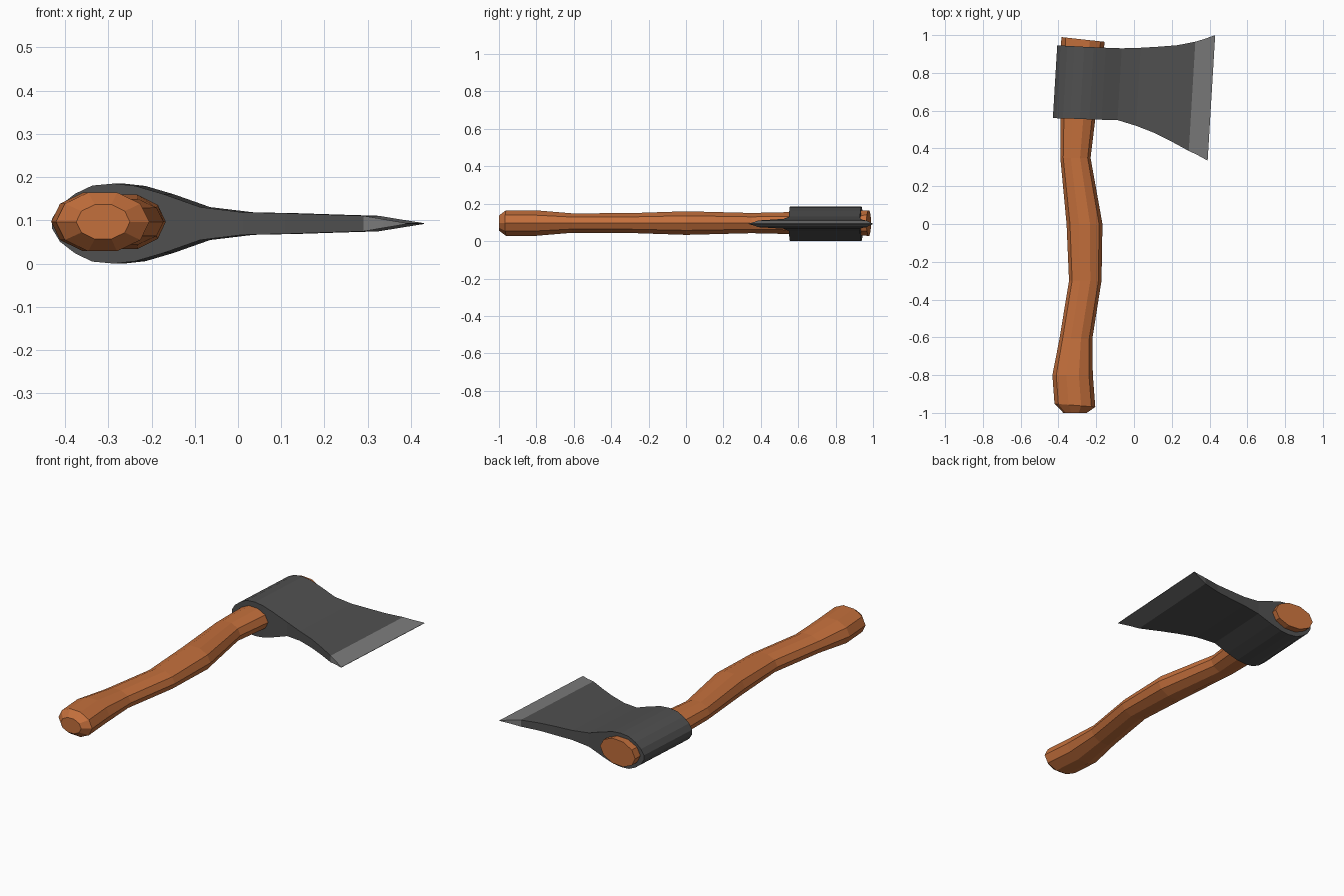
import bpy
import bmesh
from math import sin, cos, tau

cube = bpy.data.objects.get("Cube")
if cube:
    bpy.data.objects.remove(cube, do_unlink=True)

MID_Z = 0.0925


def material(name, rgb):
    mat = bpy.data.materials.new(name)
    mat.use_nodes = True
    mat.diffuse_color = (*rgb, 1)
    bsdf = next(n for n in mat.node_tree.nodes if n.type == "BSDF_PRINCIPLED")
    bsdf.inputs["Base Color"].default_value = (*rgb, 1)
    return mat


def loft(name, rings, materials):
    """Skin a list of equally long closed rings and cap both ends."""
    bm = bmesh.new()
    loops = [[bm.verts.new(p) for p in ring] for ring in rings]
    for a, b in zip(loops, loops[1:]):
        for i in range(len(a)):
            j = (i + 1) % len(a)
            bm.faces.new((a[i], a[j], b[j], b[i]))
    bm.faces.new(loops[0])
    bm.faces.new(loops[-1])
    bmesh.ops.remove_doubles(bm, verts=bm.verts, dist=0.0001)
    bmesh.ops.recalc_face_normals(bm, faces=bm.faces)
    mesh = bpy.data.meshes.new(name)
    bm.to_mesh(mesh)
    bm.free()
    for mat in materials:
        mesh.materials.append(mat)
    obj = bpy.data.objects.new(name, mesh)
    bpy.context.collection.objects.link(obj)
    return obj


wood = material("wood", (0.55, 0.16, 0.045))
steel = material("dark_steel", (0.08, 0.08, 0.08))
ground_steel = material("ground_steel", (0.2, 0.2, 0.2))

# Curved ten-sided handle: y, centre x, half width, half height, end slant
SIDES = 10
handle_sections = [
    (-1.00, -0.312, 0.062, 0.040, 0),
    (-0.96, -0.313, 0.108, 0.068, -0.08),
    (-0.80, -0.325, 0.107, 0.068, 0),
    (-0.61, -0.308, 0.087, 0.052, 0),
    (-0.30, -0.258, 0.086, 0.053, 0),
    (0.00, -0.262, 0.095, 0.063, 0),
    (0.35, -0.310, 0.080, 0.054, 0),
    (0.977, -0.270, 0.115, 0.068, -0.11),
]
handle_rings = []
for y, cx, rx, rz, slant in handle_sections:
    ring = []
    for i in range(SIDES):
        a = tau * i / SIDES
        dx = rx * cos(a)
        ring.append((cx + dx, y + slant * dx, MID_Z + 0.004 + rz * sin(a) / sin(tau / 5)))
    handle_rings.append(ring)
loft("handle", handle_rings, [wood])

# Axe head: x, half thickness, lower y, upper y; the whole head leans slightly
head_sections = [
    (-0.423, 0.012, 0.560, 0.945),
    (-0.405, 0.042, 0.560, 0.945),
    (-0.370, 0.069, 0.559, 0.943),
    (-0.330, 0.088, 0.558, 0.941),
    (-0.280, 0.0925, 0.556, 0.938),
    (-0.230, 0.087, 0.554, 0.936),
    (-0.165, 0.068, 0.552, 0.933),
    (-0.080, 0.038, 0.550, 0.930),
    (0.020, 0.026, 0.520, 0.933),
    (0.120, 0.024, 0.482, 0.939),
    (0.210, 0.021, 0.438, 0.946),
    (0.307, 0.018, 0.387, 0.965),
    (0.355, 0.010, 0.365, 0.980),
    (0.410, 0.001, 0.335, 1.000),
]


def lean(x, y):
    return x + 0.06 * (y - 0.67)


head_rings = []
for x, half, low, high in head_sections:
    head_rings.append([
        (lean(x, low), low, MID_Z - half), (lean(x, high), high, MID_Z - half),
        (lean(x, high), high, MID_Z + half), (lean(x, low), low, MID_Z + half)])
head = loft("axe_head", head_rings, [steel, ground_steel])

# Lighter sharpened bevel
for face in head.data.polygons:
    c = face.center
    if c.x - 0.06 * (c.y - 0.67) > 0.31:
        face.material_index = 1
